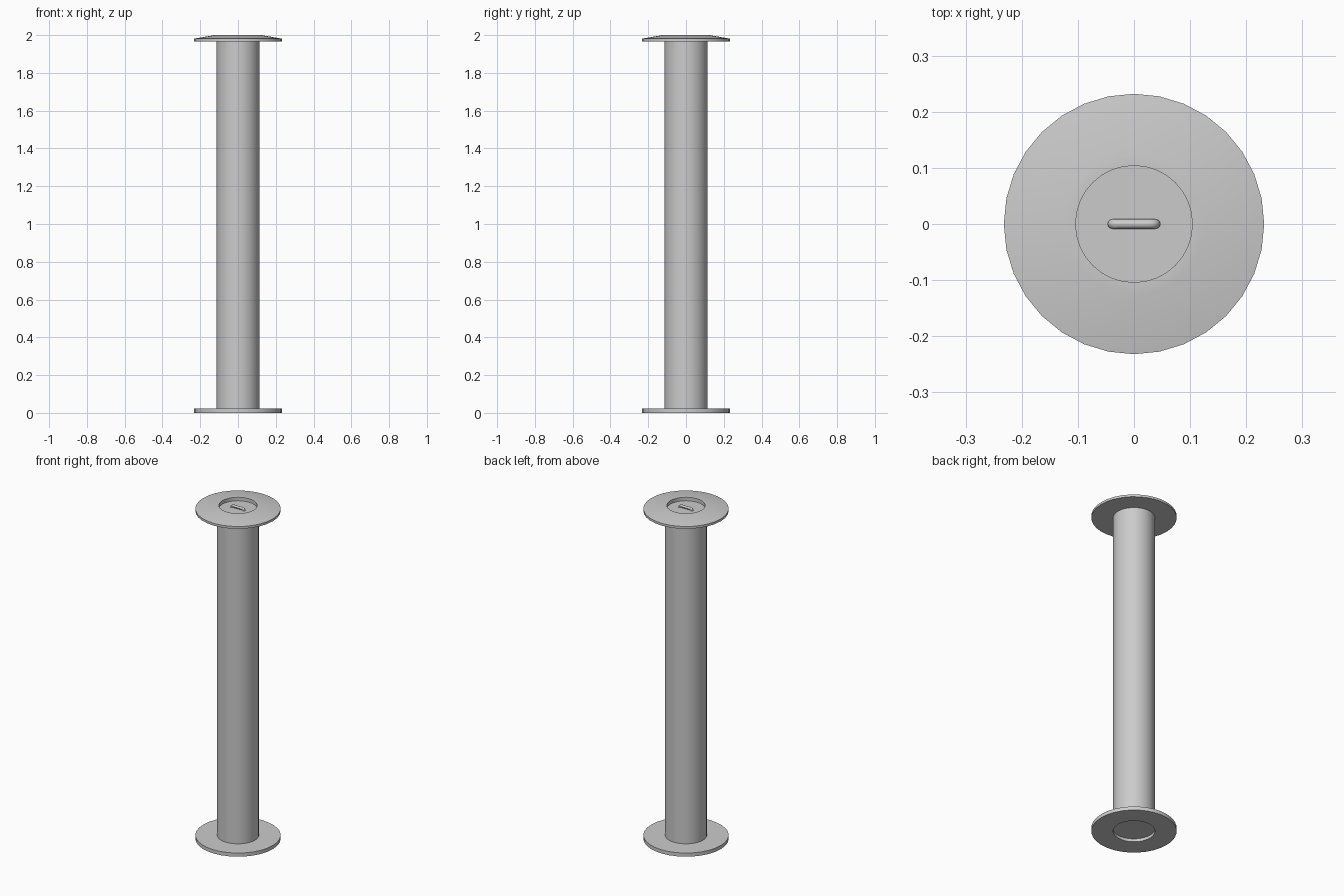
import bpy, bmesh, math

if "Cube" in bpy.data.objects:
    bpy.data.objects.remove(bpy.data.objects["Cube"])

SIDES = 32


def finish(bm, name):
    bmesh.ops.remove_doubles(bm, verts=bm.verts, dist=1e-5)
    bmesh.ops.recalc_face_normals(bm, faces=bm.faces)
    mesh = bpy.data.meshes.new(name)
    bm.to_mesh(mesh)
    bm.free()
    ob = bpy.data.objects.new(name, mesh)
    bpy.context.collection.objects.link(ob)
    bpy.ops.object.select_all(action='DESELECT')
    ob.select_set(True)
    bpy.context.view_layer.objects.active = ob
    bpy.ops.object.shade_smooth_by_angle(angle=math.radians(30))
    return ob


def lathe(name, profile, closed=False):
    """Revolve (radius, z) points around z; open profiles get flat end caps."""
    bm = bmesh.new()
    rings = [[bm.verts.new((r * math.cos(2 * math.pi * i / SIDES),
                            r * math.sin(2 * math.pi * i / SIDES), z))
              for i in range(SIDES)] for r, z in profile]
    pairs = list(zip(rings, rings[1:]))
    if closed:
        pairs.append((rings[-1], rings[0]))
    else:
        bm.faces.new(rings[0])
        bm.faces.new(rings[-1])
    for a, b in pairs:
        for i in range(SIDES):
            j = (i + 1) % SIDES
            bm.faces.new((a[i], a[j], b[j], b[i]))
    return finish(bm, name)


# Bottom flange: flat washer around the tube end
lathe("bottom_flange", [(0.114, 0), (0.232, 0), (0.232, 0.022), (0.114, 0.022)], closed=True)

# Main tube, its closed end set slightly up inside the bottom flange
lathe("tube", [(0.114, 0.018), (0.114, 1.97)])

# Top flange: short rim, gentle slope and a recessed round lid seat
lathe("top_flange", [(0.232, 1.967), (0.232, 1.981), (0.125, 2.0),
                     (0.104, 2.0), (0.104, 1.979)])

# Lid handle: round bar bent down at both ends into the recess floor
R, BEND, TOP, HALF = 0.0085, 0.009, 1.988, 0.0385
path = [(-HALF, 1.976, 0.0)]
for side in (-1, 1):
    arc = []
    for k in range(5):
        t = math.radians(22.5 * k)
        x = HALF - BEND * (1 - math.cos(t))
        z = TOP - BEND + BEND * math.sin(t)
        arc.append((side * x, z, t if side < 0 else math.pi - t))
    path += arc if side < 0 else arc[::-1]
path.append((HALF, 1.976, math.pi))

bm = bmesh.new()
rings = []
for x, z, t in path:
    ring = []
    for i in range(12):
        a = 2 * math.pi * i / 12
        # outward direction of the bend in the xz plane
        ring.append(bm.verts.new((x - R * math.cos(a) * math.cos(t),
                                  R * math.sin(a),
                                  z + R * math.cos(a) * math.sin(t))))
    rings.append(ring)
for a, b in zip(rings, rings[1:]):
    for i in range(12):
        j = (i + 1) % 12
        bm.faces.new((a[i], a[j], b[j], b[i]))
bm.faces.new(rings[0])
bm.faces.new(rings[-1])
finish(bm, "lid_handle")
